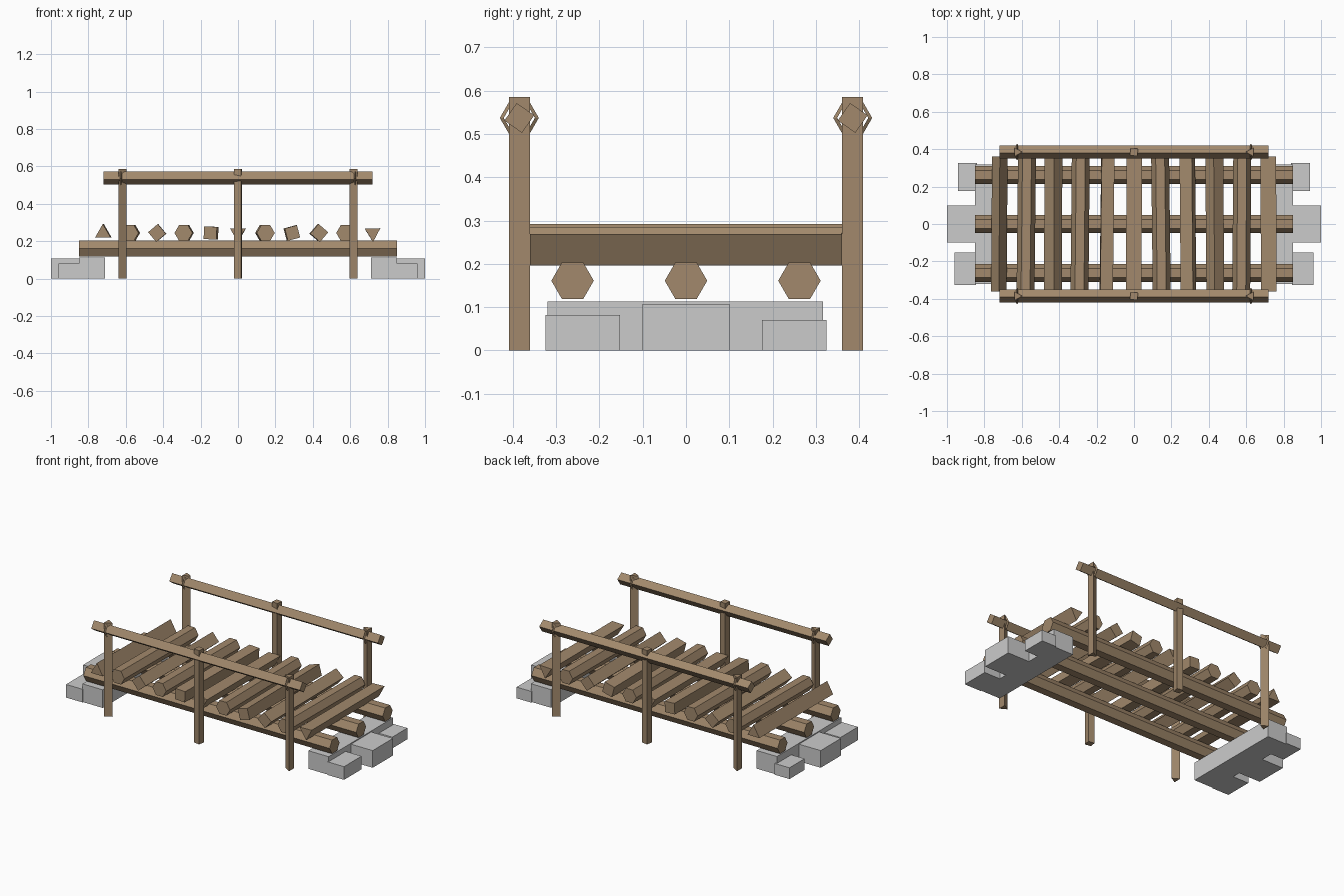
import bpy, bmesh, math, random
from mathutils import Vector

if "Cube" in bpy.data.objects:
    bpy.data.objects.remove(bpy.data.objects["Cube"])

random.seed(4)
wood = bpy.data.materials.new("wood")
wood.diffuse_color = (0.36, 0.25, 0.15, 1)
wood.use_nodes = True
wood.node_tree.nodes["Principled BSDF"].inputs["Base Color"].default_value = wood.diffuse_color


def finish(name, bm, loc, mat=None):
    bmesh.ops.recalc_face_normals(bm, faces=bm.faces)
    me = bpy.data.meshes.new(name)
    bm.to_mesh(me)
    bm.free()
    ob = bpy.data.objects.new(name, me)
    ob.location = loc
    if mat:
        me.materials.append(mat)
    bpy.context.collection.objects.link(ob)
    return ob


def prism(name, axis, sides, radius, length, angle, loc):
    """Log with a regular cross-section; angle is where its first corner points."""
    place = {"x": lambda a, b, h: (h, a, b),
             "y": lambda a, b, h: (a, h, b),
             "z": lambda a, b, h: (a, b, h)}[axis]
    bm = bmesh.new()
    rings = []
    for h in (-length / 2, length / 2):
        ring = []
        for i in range(sides):
            t = math.radians(angle) + math.tau * i / sides
            ring.append(bm.verts.new(place(radius * math.cos(t), radius * math.sin(t), h)))
        bm.faces.new(ring)
        rings.append(ring)
    for i in range(sides):
        j = (i + 1) % sides
        bm.faces.new((rings[0][i], rings[0][j], rings[1][j], rings[1][i]))
    return finish(name, bm, loc, wood)


def box(name, lo, hi):
    lo, hi = Vector(lo), Vector(hi)
    bm = bmesh.new()
    bmesh.ops.create_cube(bm, size=1)
    bmesh.ops.scale(bm, vec=hi - lo, verts=bm.verts)
    return finish(name, bm, (lo + hi) / 2)


# Stone footings at both ends: (name, inner x, outer x, y low, y high, height)
stones = [("abutment_stone", 0.71, 0.85, -0.32, 0.317, 0.113),
          ("step_stone_middle", 0.85, 1.0, -0.10, 0.10, 0.107),
          ("step_stone_front", 0.845, 0.96, -0.325, -0.152, 0.082),
          ("step_stone_back", 0.84, 0.942, 0.176, 0.325, 0.07)]
for name, x0, x1, y0, y1, h in stones:
    box(name + "_right", (x0, y0, 0), (x1, y1, h))
    box(name + "_left", (-x1, y0, 0), (-x0, y1, h))

# Long hexagonal support logs
for y in (-0.262, 0, 0.262):
    prism("support_log", "x", 6, 0.049, 1.70, 0, (0, y, 0.161))

# Deck logs with mixed cross-sections: (sides, corner angle)
deck = [(3, 90), (6, 0), (4, 85), (6, 0), (4, 42), (3, -90),
        (6, 0), (4, 60), (4, 4), (6, 0), (3, -88)]
for i, (sides, angle) in enumerate(deck):
    log = prism("deck_log", "y", sides, 0.048, 0.72, angle, (-0.72 + 0.144 * i, 0, 0.244))
    log.rotation_euler.z = math.radians(random.uniform(-0.8, 0.8))

# Handrails, posts and the lashing rings on the end posts
for y in (-0.385, 0.385):
    prism("handrail", "x", 4, 0.035, 1.44, 100, (0, y, 0.537))
    for x, sides, angle in ((-0.625, 3, 0), (0, 4, 37), (0.625, 3, 180)):
        prism("rail_post", "z", sides, 0.028, 0.585, angle, (x, y, 0.2925))
        if sides == 3:
            bm = bmesh.new()
            rings = []
            for i in range(6):
                t = math.tau * i / 6
                ring = []
                for j in range(3):
                    u = math.tau * j / 3
                    r = 0.039 + 0.006 * math.cos(u)
                    ring.append(bm.verts.new((0.006 * math.sin(u), r * math.cos(t), r * math.sin(t))))
                rings.append(ring)
            for i in range(6):
                a, b = rings[i], rings[(i + 1) % 6]
                for j in range(3):
                    k = (j + 1) % 3
                    bm.faces.new((a[j], b[j], b[k], a[k]))
            finish("lashing", bm, (x, y, 0.537), wood)
